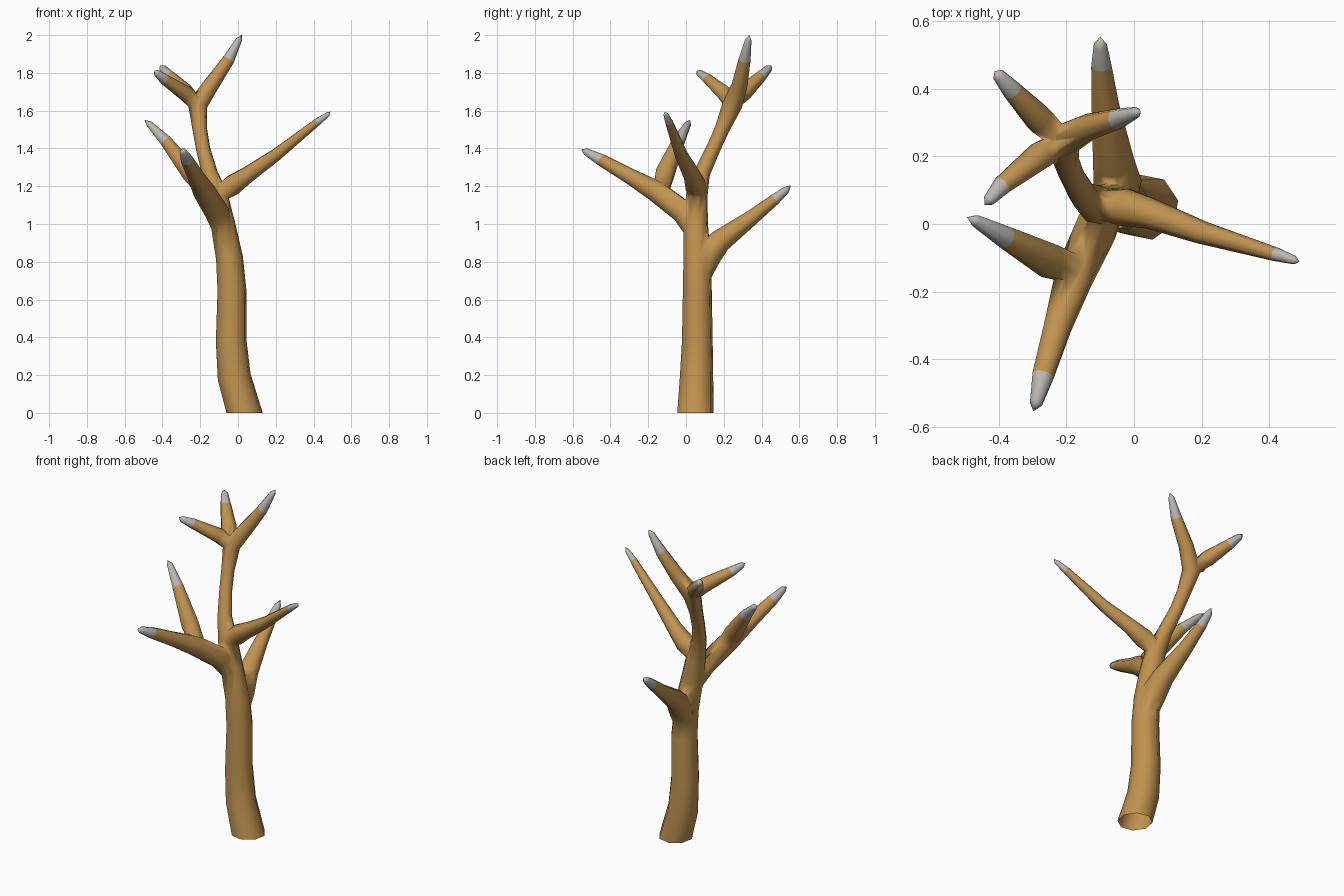
import bpy, bmesh, math
from mathutils import Vector

if "Cube" in bpy.data.objects:
    bpy.data.objects.remove(bpy.data.objects["Cube"])

SIDES = 8


def material(name, rgb):
    m = bpy.data.materials.new(name)
    m.diffuse_color = (*rgb, 1)
    m.use_nodes = True
    m.node_tree.nodes["Principled BSDF"].inputs["Base Color"].default_value = m.diffuse_color
    return m


MATS = [material("brown bark", (0.53, 0.29, 0.08)), material("grey tips", (0.50, 0.47, 0.44))]


def tube(name, pts):
    """Tapered tube through (x, y, z, radius); last point is the apex, last two spans are grey."""
    bm = bmesh.new()
    pos = [Vector(p[:3]) for p in pts]
    rings, side = [], Vector((1, 0.2, 0))
    for i in range(len(pts) - 1):
        t = (pos[i + 1] - pos[i]).normalized()
        if i:
            t = (t + (pos[i] - pos[i - 1]).normalized()).normalized()
        elif pos[i].z == 0:
            t = Vector((0, 0, 1))
        side = (side - t * side.dot(t)).normalized()
        up = t.cross(side)
        ring = []
        for k in range(SIDES):
            a = 2 * math.pi * k / SIDES
            ring.append(bm.verts.new(pos[i] + (side * math.cos(a) + up * math.sin(a)) * pts[i][3]))
        rings.append(ring)
    bm.faces.new(rings[0])
    apex = bm.verts.new(pos[-1])
    grey_from = len(rings) - 2
    for k in range(SIDES):
        j = (k + 1) % SIDES
        for i in range(len(rings) - 1):
            f = bm.faces.new((rings[i][k], rings[i][j], rings[i + 1][j], rings[i + 1][k]))
            f.material_index = int(i >= grey_from)
        bm.faces.new((rings[-1][k], rings[-1][j], apex)).material_index = 1
    bmesh.ops.recalc_face_normals(bm, faces=bm.faces)
    for f in bm.faces:
        f.smooth = True
    me = bpy.data.meshes.new(name)
    bm.to_mesh(me)
    bm.free()
    for m in MATS:
        me.materials.append(m)
    ob = bpy.data.objects.new(name, me)
    bpy.context.collection.objects.link(ob)
    return ob


# Trunk running up into the highest branch
trunk = tube("tree_trunk", [
    (0.035, 0.05, 0, 0.098), (-0.02, 0.056, 0.19, 0.09), (-0.036, 0.06, 0.38, 0.083),
    (-0.032, 0.06, 0.65, 0.078), (-0.045, 0.058, 0.82, 0.073), (-0.08, 0.052, 1.0, 0.066),
    (-0.11, 0.057, 1.15, 0.058), (-0.15, 0.085, 1.27, 0.043), (-0.185, 0.145, 1.4, 0.038),
    (-0.202, 0.19, 1.5, 0.039), (-0.215, 0.245, 1.63, 0.053), (-0.14, 0.285, 1.74, 0.042),
    (-0.05, 0.31, 1.87, 0.032), (0.005, 0.33, 1.975, 0.017), (0.02, 0.335, 2.0)])

# Side branches, each starting inside its parent
branches = [
    tube("back_branch", [
        (-0.04, 0.075, 0.72, 0.055), (-0.048, 0.115, 0.83, 0.072), (-0.06, 0.18, 0.91, 0.062),
        (-0.085, 0.35, 1.035, 0.041), (-0.097, 0.47, 1.13, 0.03), (-0.1, 0.53, 1.18, 0.02),
        (-0.1, 0.555, 1.205)]),
    tube("front_branch", [
        (-0.075, 0.05, 0.95, 0.05), (-0.11, -0.01, 1.06, 0.065), (-0.18, -0.16, 1.175, 0.06),
        (-0.225, -0.3, 1.255, 0.044), (-0.27, -0.45, 1.34, 0.034), (-0.29, -0.53, 1.383, 0.02),
        (-0.298, -0.555, 1.395)]),
    tube("front_fork", [
        (-0.175, -0.135, 1.17, 0.043), (-0.25, -0.11, 1.27, 0.053), (-0.38, -0.04, 1.437, 0.034),
        (-0.47, 0.01, 1.53, 0.018), (-0.495, 0.02, 1.55)]),
    tube("right_branch", [
        (-0.11, 0.06, 1.15, 0.042), (-0.03, 0.05, 1.205, 0.058), (0.05, 0.03, 1.26, 0.046),
        (0.2, -0.025, 1.365, 0.035), (0.42, -0.09, 1.54, 0.021), (0.475, -0.107, 1.58, 0.013),
        (0.49, -0.112, 1.595)]),
    tube("top_back_fork", [
        (-0.213, 0.248, 1.63, 0.033), (-0.28, 0.31, 1.70, 0.045), (-0.36, 0.395, 1.78, 0.031),
        (-0.4, 0.44, 1.825, 0.02), (-0.413, 0.453, 1.84)]),
    tube("top_front_fork", [
        (-0.216, 0.242, 1.625, 0.034), (-0.275, 0.205, 1.69, 0.043), (-0.39, 0.115, 1.767, 0.029),
        (-0.43, 0.07, 1.8, 0.018), (-0.443, 0.057, 1.812)]),
]

# Fuse the branches with the trunk
for b in branches:
    mod = trunk.modifiers.new("join " + b.name, "BOOLEAN")
    mod.operation, mod.solver, mod.object = "UNION", "EXACT", b
bpy.context.view_layer.update()
fused = bpy.data.meshes.new_from_object(trunk.evaluated_get(bpy.context.evaluated_depsgraph_get()))
trunk.modifiers.clear()
trunk.data = fused
for b in branches:
    bpy.data.objects.remove(b)

# Open the foot of the trunk
bm = bmesh.new()
bm.from_mesh(fused)
foot = [f for f in bm.faces if all(v.co.z < 0.001 for v in f.verts)]
bmesh.ops.delete(bm, geom=foot, context="FACES_ONLY")
for f in bm.faces:
    f.smooth = True
bm.to_mesh(fused)
bm.free()
